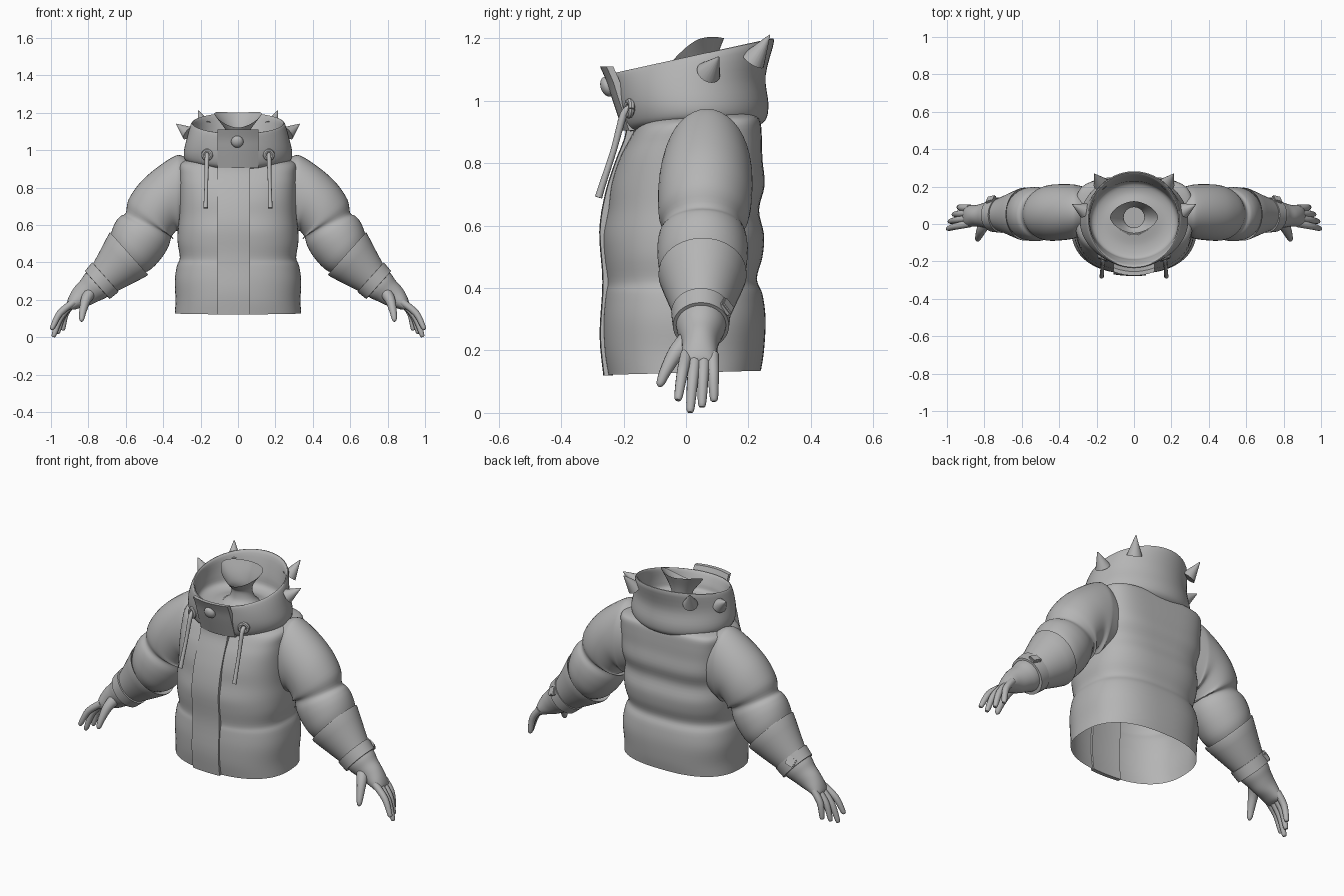
import bpy, bmesh, math
from mathutils import Vector, Matrix

if "Cube" in bpy.data.objects:
    bpy.data.objects.remove(bpy.data.objects["Cube"])

GREY = bpy.data.materials.new("soft grey")
GREY.diffuse_color = (0.46, 0.46, 0.46, 1)
GREY.use_nodes = True
GREY.node_tree.nodes["Principled BSDF"].inputs["Base Color"].default_value = GREY.diffuse_color


def finish(name, bm, mirror=False, angle=40):
    bmesh.ops.recalc_face_normals(bm, faces=bm.faces[:])
    me = bpy.data.meshes.new(name)
    bm.to_mesh(me)
    bm.free()
    ob = bpy.data.objects.new(name, me)
    bpy.context.collection.objects.link(ob)
    me.materials.append(GREY)
    bpy.ops.object.select_all(action='DESELECT')
    ob.select_set(True)
    bpy.context.view_layer.objects.active = ob
    bpy.ops.object.shade_smooth_by_angle(angle=math.radians(angle))
    if mirror:
        ob.modifiers.new("mirror", 'MIRROR').use_mirror_merge = False
    return ob


def catmull(rows, steps):
    """Smoothly interpolate lists of numbers."""
    out = []
    for i in range(len(rows) - 1):
        p = [rows[max(i - 1, 0)], rows[i], rows[i + 1], rows[min(i + 2, len(rows) - 1)]]
        for s in range(steps):
            t = s / steps
            out.append([b + 0.5 * t * (c - a + t * (2 * a - 5 * b + 4 * c - d + t * (3 * (b - c) + d - a)))
                        for a, b, c, d in zip(*p)])
    return out + [rows[-1]]


def loft(name, sections, n=32, steps=4, caps=(False, False), mirror=False):
    """Section: centre(3), U(3), V(3), front and back squareness, side lift."""
    bm = bmesh.new()
    rings = []
    for s in catmull(sections, steps):
        c, u, v, lift = Vector(s[0:3]), Vector(s[3:6]), Vector(s[6:9]), s[11]
        ring = []
        for k in range(n):
            a = 2 * math.pi * k / n
            cx, sy = math.cos(a), math.sin(a)
            e = s[10] if sy > 0 else s[9]
            px = math.copysign(abs(cx) ** (2 / e), cx)
            py = math.copysign(abs(sy) ** (2 / e), sy)
            ring.append(bm.verts.new(c + u * px + v * py + Vector((0, 0, lift * cx * cx))))
        rings.append(ring)
    for a, b in zip(rings, rings[1:]):
        for k in range(n):
            bm.faces.new((a[k], a[(k + 1) % n], b[(k + 1) % n], b[k]))
    for cap, ring in zip(caps, (rings[0], rings[-1])):
        if cap:
            bm.faces.new(ring)
    return finish(name, bm, mirror)


def upright(rx, yf, yb, zf, zb, e=2, eb=2, lift=0):
    """Horizontal section given by half width, front and back."""
    return [0, (yf + yb) / 2, (zf + zb) / 2, rx, 0, 0, 0, (yb - yf) / 2, (zb - zf) / 2, e, eb, lift]


def limb(x, z, dx, dz, h, w, y):
    """Arm section with in-plane direction (dx, dz), half height h, half depth w."""
    d = math.hypot(dx, dz)
    return [x, y, z, dx / d * h, 0, dz / d * h, 0, w, 0, 2, 2, 0]


def tube(name, pts, radii, n=12, steps=4, mirror=True):
    pts = [Vector(p) for p in pts]
    secs = []
    for i, p in enumerate(pts):
        t = (pts[min(i + 1, len(pts) - 1)] - pts[max(i - 1, 0)]).normalized()
        u = t.cross(Vector((0, 1, 0.1))).normalized()
        v = t.cross(u)
        secs.append([*p, *(u * radii[i]), *(v * radii[i]), 2, 2, 0])
    return loft(name, secs, n, steps, (True, True), mirror)


def strip(name, x0, x1, profile, depth, rx, ry):
    """Thin front panel following a (z, y) profile, wrapped round an ellipse rx, ry."""
    bm = bmesh.new()
    rows, m = [], 8
    xs = [x0 + (x1 - x0) * k / m for k in range(m + 1)]
    for z, y in catmull(profile, 4):
        ys = [y + ry * (1 - math.sqrt(1 - (x / rx) ** 2)) for x in xs]
        outer = [bm.verts.new((x, q, z)) for x, q in zip(xs, ys)]
        inner = [bm.verts.new((x, q + depth, z)) for x, q in zip(xs, ys)]
        rows.append(outer + inner[::-1])
    n = len(rows[0])
    for a, b in zip(rows, rows[1:]):
        for k in range(n):
            bm.faces.new((a[k], a[(k + 1) % n], b[(k + 1) % n], b[k]))
    bm.faces.new(rows[0])
    bm.faces.new(rows[-1])
    return finish(name, bm)


def aim(pos, direction):
    return Matrix.Translation(pos) @ Vector(direction).to_track_quat('Z', 'Y').to_matrix().to_4x4()


# Quilted jacket body, open at the hem, with squarer back and shoulders
loft("jacket_body", [upright(*r) for r in (
    (.338, -.25, .24, .122, .135, 2.4, 2.5), (.334, -.262, .25, .2, .2, 2.4, 2.5),
    (.338, -.265, .255, .3, .3, 2.4, 2.6), (.327, -.258, .245, .38, .38, 2.4, 2.6),
    (.311, -.252, .227, .42, .43, 2.4, 2.6), (.322, -.262, .245, .5, .5, 2.4, 2.7),
    (.322, -.265, .25, .57, .57, 2.4, 2.9), (.314, -.25, .234, .65, .65, 2.5, 3.1),
    (.314, -.24, .252, .73, .73, 2.6, 3.5), (.313, -.215, .245, .81, .81, 2.8, 3.8),
    (.313, -.19, .243, .86, .88, 2.9, 4), (.313, -.165, .238, .905, .935, 2.9, 4),
    (.29, -.15, .22, .93, .955, 2.6, 3.4), (.22, -.13, .2, .955, .965, 2.2, 2.4))], n=72)

# High collar, folded inside into the lining
loft("collar", [upright(*r) for r in (
    (.24, -.185, .225, .9, .915, 2, 2, .02), (.28, -.205, .256, .925, .94, 2, 2, .012),
    (.29, -.222, .264, .985, .99), (.274, -.23, .255, 1.045, 1.08), (.252, -.234, .282, 1.085, 1.19),
    (.238, -.22, .262, 1.082, 1.183), (.236, -.195, .232, 1.035, 1.08), (.225, -.18, .22, 1.0, 1.02),
    (.17, -.12, .17, .99, 1.0), (.1, -.06, .12, 1.0, 1.01))], n=56)

# Neck with flared, dipped opening, closed at its base
loft("neck", [upright(*r) for r in (
    (.1, -.06, .12, .998, 1.008), (.068, -.025, .1, 1.03, 1.035), (.055, -.02, .09, 1.08, 1.08),
    (.08, -.035, .1, 1.1, 1.14, 1.9, 1.9, .01), (.128, -.05, .122, 1.12, 1.2, 1.7, 1.7, .035))],
    n=40, caps=(True, False))

# Front placket, collar tab and snap button
strip("front_placket", -.11, .065, [(.12, -.265), (.25, -.277), (.42, -.268), (.58, -.278), (.7, -.26),
                                    (.8, -.229), (.88, -.198), (.93, -.19)], .022, .335, .16)
strip("collar_tab", -.11, .11, [(.905, -.203), (1.0, -.235), (1.06, -.254), (1.11, -.276)], .022, .26, .22)
bm = bmesh.new()
bmesh.ops.create_uvsphere(bm, u_segments=24, v_segments=12, radius=.033,
                          matrix=aim((-.004, -.252, 1.045), (0, -1, -.35)) @ Matrix.Diagonal((1, 1, .65, 1)))
finish("snap_button", bm)

# Collar spikes
bm = bmesh.new()
for base, tip in (((.266, .072, 1.09), (.33, .105, 1.14)), ((.178, .215, 1.128), (.212, .268, 1.21))):
    b, t = Vector(base), Vector(tip)
    bmesh.ops.create_cone(bm, segments=20, radius1=.04, radius2=.002, depth=(t - b).length, cap_ends=True,
                          matrix=aim((b + t) / 2, t - b))
finish("collar_spikes", bm, mirror=True)

# Drawstring eyelets and cords
m = aim((.165, -.182, .975), (.35, -.9, .1))
ring = [m @ Vector((.022 * math.cos(a), .022 * math.sin(a), 0)) for a in
        [2 * math.pi * k / 20 for k in range(21)]]
tube("eyelet", ring, [.011] * 21, n=8, steps=1)
tube("drawstring", [(.165, -.175, .98), (.166, -.2, .955), (.169, -.232, .84), (.172, -.268, .73),
                    (.173, -.28, .69)], [.011, .012, .01, .011, .012])

# Puffy sleeves
loft("sleeve", [limb(*r) for r in (
    (.25, .765, 0, 1, .18, .125, .07), (.305, .765, 0, 1, .207, .14, .068), (.33, .758, .08, 1, .207, .146, .066),
    (.385, .735, .32, .95, .175, .15, .063), (.44, .68, .5, .86, .168, .15, .06),
    (.465, .63, .75, .66, .16, .143, .057), (.478, .6, .88, .46, .138, .127, .054),
    (.5, .565, .84, .54, .152, .14, .053), (.535, .515, .77, .64, .156, .145, .053),
    (.58, .455, .69, .72, .142, .134, .053), (.64, .39, .67, .745, .09, .085, .053))], n=40, mirror=True)

# Flared cuffs over the forearms
loft("cuff", [limb(*r) for r in (
    (.6, .425, .67, .745, .12, .11, .053), (.588, .443, .67, .745, .145, .134, .053),
    (.588, .441, .67, .745, .152, .141, .053), (.66, .368, .67, .745, .12, .11, .052),
    (.725, .305, .67, .745, .091, .083, .05), (.745, .287, .67, .745, .083, .078, .05))],
    n=40, steps=2, mirror=True)

# Wrist strap with buckle
loft("wrist_strap", [limb(*r, .67, .745, h, h * .9, .048) for r, h in (
    ((.708, .322), .088), ((.709, .321), .106), ((.752, .279), .1), ((.753, .278), .08))],
    n=40, steps=1, mirror=True)
bm = bmesh.new()
bmesh.ops.create_cube(bm, size=1, matrix=aim((.765, .13, .34), (.4, .75, .45))
                      @ Matrix.Rotation(.5, 4, 'Z') @ Matrix.Diagonal((.05, .05, .02, 1)))
bmesh.ops.bevel(bm, geom=bm.edges[:], offset=.005, segments=2, affect='EDGES')
finish("buckle", bm, mirror=True)

# Gloved hands
loft("palm", [limb(*r) for r in (
    (.735, .298, .67, .745, .088, .082, .049), (.765, .272, .67, .745, .084, .078, .048),
    (.795, .247, .67, .745, .073, .067, .047), (.832, .219, .69, .72, .064, .058, .045),
    (.868, .19, .75, .66, .046, .057, .043), (.895, .163, .8, .6, .026, .054, .043),
    (.905, .152, .8, .6, .006, .042, .043))],
    n=28, caps=(True, True), mirror=True)
for finger, y, tip in (("index", .002, (.998, -.026, .04)), ("middle", .03, (.988, .013, .001)),
                       ("ring", .058, (.966, .051, .018)), ("little", .085, (.938, .09, .036))):
    k, t = Vector((.878, y, .188)), Vector(tip)
    mid = k.lerp(t, .5) + Vector((.014, 0, .014))
    tube(finger + "_finger", [k, mid, t.lerp(mid, .12), t], [.02, .018, .013, .003], n=12)
tube("thumb", [(.79, .015, .24), (.815, -.03, .195), (.83, -.065, .135), (.836, -.082, .095), (.837, -.086, .083)],
     [.035, .027, .019, .013, .003])
